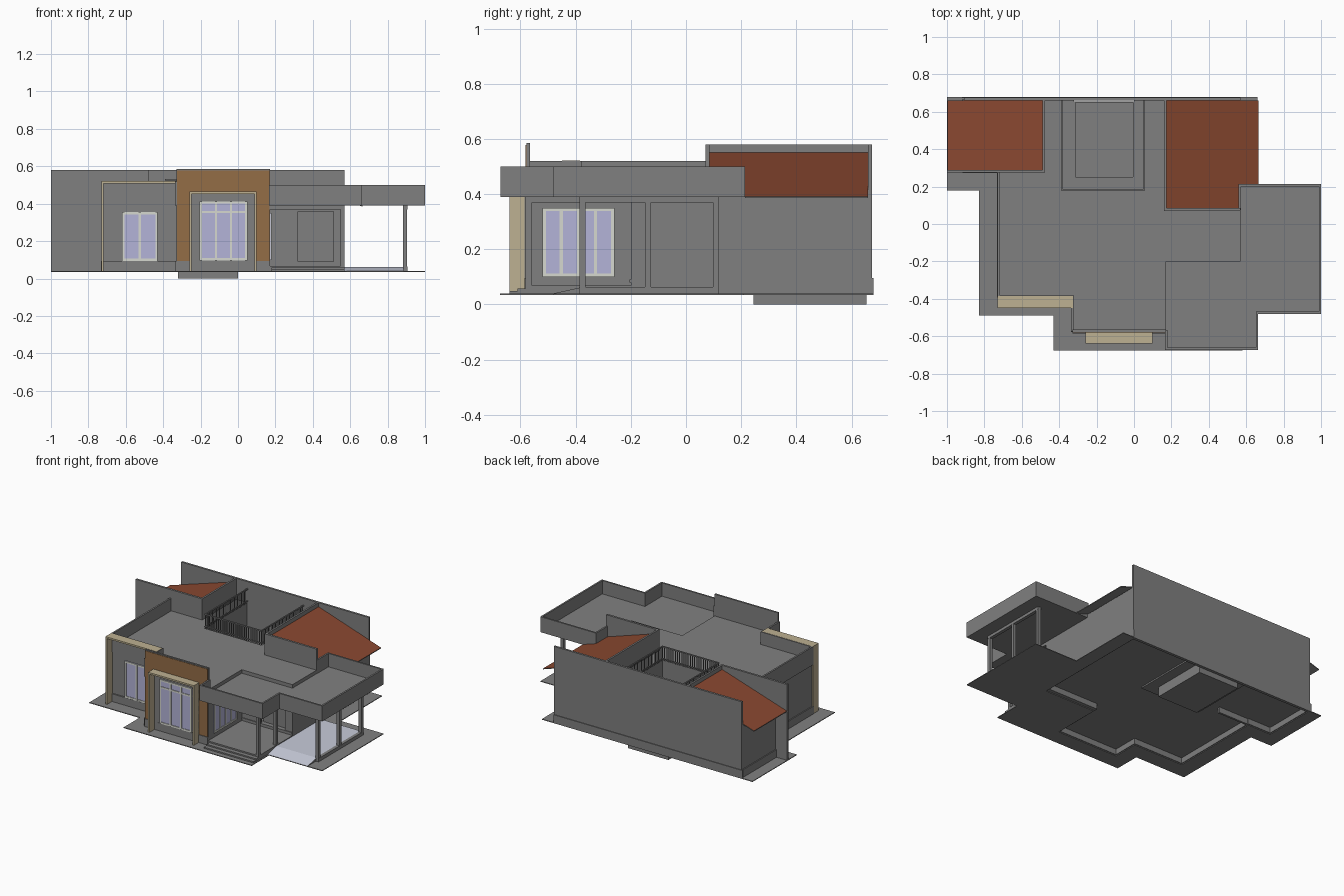
import bpy, bmesh
from mathutils import Vector

if "Cube" in bpy.data.objects:
    bpy.data.objects.remove(bpy.data.objects["Cube"])

def material(name, r, g, b):
    m = bpy.data.materials.new(name)
    lin = [((c / 255 + 0.055) / 1.055) ** 2.4 for c in (r, g, b)]
    m.diffuse_color = (*lin, 1)
    m.use_nodes = True
    m.node_tree.nodes["Principled BSDF"].inputs["Base Color"].default_value = m.diffuse_color
    return m

GREY = material("grey plaster", 128, 128, 128)
WOOD = material("brown wood", 148, 109, 70)
TAN = material("tan stone", 190, 177, 146)
RED = material("red roof tile", 138, 72, 48)
GLASS = material("lavender glass", 180, 180, 216)
WHITE = material("off white frame", 214, 216, 208)
PAVE = material("pale paving", 200, 204, 218)

def prism(name, pts, a, b, mat, axis='z'):
    """Extrude a closed profile from a to b along an axis."""
    place = {'z': lambda p, t: (p[0], p[1], t),
             'y': lambda p, t: (p[0], t, p[1]),
             'x': lambda p, t: (t, p[0], p[1])}[axis]
    bm = bmesh.new()
    face = bm.faces.new([bm.verts.new(place(p, a)) for p in pts])
    out = bmesh.ops.extrude_face_region(bm, geom=[face])
    move = Vector(place((0, 0), b - a))
    bmesh.ops.translate(bm, vec=move,
                        verts=[v for v in out['geom'] if isinstance(v, bmesh.types.BMVert)])
    bmesh.ops.recalc_face_normals(bm, faces=bm.faces)
    me = bpy.data.meshes.new(name)
    bm.to_mesh(me)
    bm.free()
    me.materials.append(mat)
    ob = bpy.data.objects.new(name, me)
    bpy.context.collection.objects.link(ob)
    return ob

def top_only(ob):
    """Keep the colour on upward faces and make the rest grey."""
    ob.data.materials.append(GREY)
    for p in ob.data.polygons:
        p.material_index = 0 if p.normal.z > 0.5 else 1

def box(name, x0, x1, y0, y1, z0, z1, mat=GREY):
    return prism(name, [(x0, y0), (x1, y0), (x1, y1), (x0, y1)], z0, z1, mat)

def run(name, pts, z0, z1, t=0.012, mat=GREY):
    """Axis-aligned wall segments of thickness t centred on a path."""
    h = t / 2
    for (xa, ya), (xb, yb) in zip(pts, pts[1:]):
        box(name, min(xa, xb) - h, max(xa, xb) + h, min(ya, yb) - h, max(ya, yb) + h, z0, z1, mat)

def window(name, along, a, b, face, out, z0, z1, panes, transom=None):
    """Glass plate with frame bars on a wall plane; out is the outward sign."""
    def plate(part, u0, u1, w0, w1, depth, mat):
        d0, d1 = sorted((face, face + out * depth))
        if along == 'x':
            box(f"{name}_{part}", u0, u1, d0, d1, w0, w1, mat)
        else:
            box(f"{name}_{part}", d0, d1, u0, u1, w0, w1, mat)
    plate("glass", a, b, z0, z1, 0.004, GLASS)
    w = 0.012
    for i in range(panes + 1):
        c = a + w / 2 + (b - a - w) * i / panes
        plate("upright", c - w / 2, c + w / 2, z0, z1, 0.009, WHITE)
    for z in [z0, z1 - w] + ([transom] if transom else []):
        plate("crossbar", a, b, z, z + w, 0.008, WHITE)

# Ground apron around the house, a thin ring open under the floor
prism("ground_apron", [(-1, .18), (-.83, .18), (-.83, -.49), (-.43, -.49), (-.43, -.675),
      (.58, -.675), (.58, -.48), (1, -.48), (1, .21), (.66, .21), (.66, .68), (.56, .68),
      (.56, -.21), (.16, -.21), (.16, -.56), (-.32, -.56), (-.32, -.375), (-.715, -.375),
      (-.715, .29), (-.9, .29), (-.9, .68), (-1, .68)], .035, .04, GREY)

# Sunken court
box("court_pit_floor", -.32, 0, .245, .655, 0, .006)
run("court_pit_wall", [(-.317, .652), (-.317, .248), (-.003, .248), (-.003, .652),
                       (-.317, .652)], 0, .08, .006)
prism("court_walk", [(-.39, .18), (.06, .18), (.06, .66), (0, .66), (0, .25), (-.32, .25),
                     (-.32, .66), (-.39, .66)], .07, .08, GREY)

# Raised house floor
prism("house_floor", [(-.72, -.38), (-.325, -.38), (-.325, -.565), (.165, -.565), (.165, -.205),
      (.565, -.205), (.565, .66), (.06, .66), (.06, .18), (-.39, .18), (-.39, .66),
      (-.905, .66), (-.905, .285), (-.72, .285)], .08, .09, GREY)

# Outer walls, court walls and room walls
run("outer_wall", [(-.902, .66), (-.902, .288), (-.717, .288), (-.717, -.377), (-.322, -.377),
                   (-.322, -.562), (.162, -.562), (.162, -.192)], .04, .39, .016)
run("right_wall", [(.562, -.192), (.562, .66)], .04, .39, .016)
run("court_wall", [(-.398, .66), (-.398, .172), (.068, .172), (.068, .66)], .07, .39, .016)
run("room_wall", [(-.48, .285), (-.48, .66)], .085, .39)
run("room_wall", [(.167, .66), (.167, .08), (.562, .08)], .085, .39)

# Rear porch wall with a door set back in its opening
box("porch_wall_left", .17, .32, -.2, -.184, .04, .39)
box("porch_wall_right", .51, .57, -.2, -.184, .04, .39)
box("porch_wall_lintel", .32, .51, -.2, -.184, .358, .39)
box("porch_wall_sill", .32, .51, -.2, -.184, .04, .09)
box("porch_door", .32, .51, -.172, -.166, .085, .36)

# Flat roof, open over the court
prism("flat_roof", [(-.725, -.385), (-.33, -.385), (-.33, -.57), (.17, -.57), (.17, -.2), (.57, -.2),
      (.57, .08), (.17, .08), (.17, .66), (.06, .66), (.06, .18), (-.39, .18), (-.39, .66),
      (-.48, .66), (-.48, .28), (-.725, .28)], .385, .43, GREY)

# Projecting plinth at the foot of the outer walls
run("plinth", [(-.91, .66), (-.91, .28), (-.725, .28), (-.725, -.387), (-.33, -.387),
               (-.33, -.571)], .04, .095, .014)

# Parapets and tall walls
run("roof_parapet", [(-.725, .28), (-.725, -.385), (-.33, -.385), (-.33, -.57)], .39, .52)
box("tall_back_wall", -.91, .57, .66, .675, .035, .58)
box("back_wall_plinth", -.92, .57, .675, .68, .035, .095)
box("left_fin_wall", -1, -.475, .275, .29, .04, .58)
box("left_ridge_wall", -.488, -.475, .28, .66, .39, .58)
box("right_ridge_wall", .16, .173, .07, .66, .39, .58)
box("right_gable_wall", .16, .57, .07, .085, .39, .58)

# Shed roofs and the gable masses below them
def shed(side, high, low, wall, y0, y1):
    slope = (.385 - .545) / (low - high)
    z = lambda x: .545 + slope * (x - high)
    cut = [(high, z(high)), (low, z(low)), (low, z(low) + .006), (high, z(high) + .006)]
    top_only(prism(side + "_red_roof", cut, y0, y1, RED, 'y'))
    prism(side + "_gable", [(high, .385), (wall, .385), (wall, z(wall) - .004),
                            (high, z(high) - .004)], .285 if side == "left" else .08, y1, GREY, 'y')
    return z

shed("left", -.488, -.998, -.91, .29, .66)
z = shed("right", .173, .665, .57, .213, .66)
# Front strip of the right roof stops at the carport
top_only(prism("right_red_roof_front", [(.173, z(.173)), (.56, z(.56)), (.56, z(.56) + .006),
                                        (.173, z(.173) + .006)], .085, .213, RED, 'y'))

# Railing around the court
rail = [(-.386, .655), (-.386, .184), (.056, .184), (.056, .655)]
run("railing_top", rail, .525, .533, .008)
run("railing_bottom", rail, .44, .446, .006)
for (xa, ya), (xb, yb) in zip(rail, rail[1:]):
    n = 30
    for i in range(n + 1):
        x, y = xa + (xb - xa) * i / n, ya + (yb - ya) * i / n
        box("railing_baluster", x - .002, x + .002, y - .002, y + .002, .43, .53)

# Front panel: grey wall faced with wood
box("front_panel_wall", -.328, .171, -.578, -.565, .04, .585)
box("wood_facing", -.325, .168, -.581, -.578, .095, .578, WOOD)
box("front_panel_plinth", -.328, .171, -.586, -.578, .04, .095)
box("window_surround", -.255, .1, -.585, -.578, .09, .46)

# Stone frames around the front windows
box("left_frame_leg", -.73, -.718, -.45, -.385, .04, .521, TAN)
box("left_frame_top", -.73, -.326, -.45, -.385, .509, .521, TAN)
for x in (-.26, .088):
    box("centre_frame_leg", x, x + .012, -.64, -.58, .04, .465, TAN)
box("centre_frame_top", -.26, .1, -.64, -.58, .453, .465, TAN)

# Windows
window("left_window", 'x', -.62, -.43, -.385, -1, .095, .355, 2)
window("centre_window", 'x', -.205, .05, -.585, -1, .097, .412, 3, transom=.35)
window("porch_window", 'y', -.52, -.26, .17, 1, .1, .35, 4)

# Porch floor and steps
box("porch_floor", .17, .57, -.58, -.2, .04, .068)
for i in range(2):
    box("porch_step", .18, .57, -.61 - .03 * i, -.58 - .03 * i, .04, .058 - .009 * i)

# Carport floor with a ramp at the front
top_only(prism("carport_floor", [(-.48, .04), (-.38, .062), (.12, .062), (.12, .04)],
               .57, .885, PAVE, 'x'))
box("carport_kerb", .882, .905, -.385, .12, .04, .064)

# Porch and carport roof with a deep fascia
prism("porch_roof", [(.17, -.67), (.66, -.67), (.66, -.48), (1, -.48), (1, .21), (.57, .21),
      (.57, -.2), (.17, -.2)], .39, .405, GREY)
run("fascia", [(.172, -.572), (.172, -.667), (.658, -.667), (.658, -.475), (.994, -.475),
               (.994, .207), (.566, .207), (.566, .08)], .39, .50)
box("porch_beam", .17, .57, -.58, -.56, .37, .39)
box("porch_side_beam", .548, .57, -.58, -.2, .37, .39)
box("carport_beam", .882, .905, -.385, .12, .37, .39)

# Columns
for x, y in ((.559, -.57), (.559, -.375), (.893, -.375), (.893, -.138), (.893, .109)):
    box("column", x - .011, x + .011, y - .011, y + .011, .04, .39)
